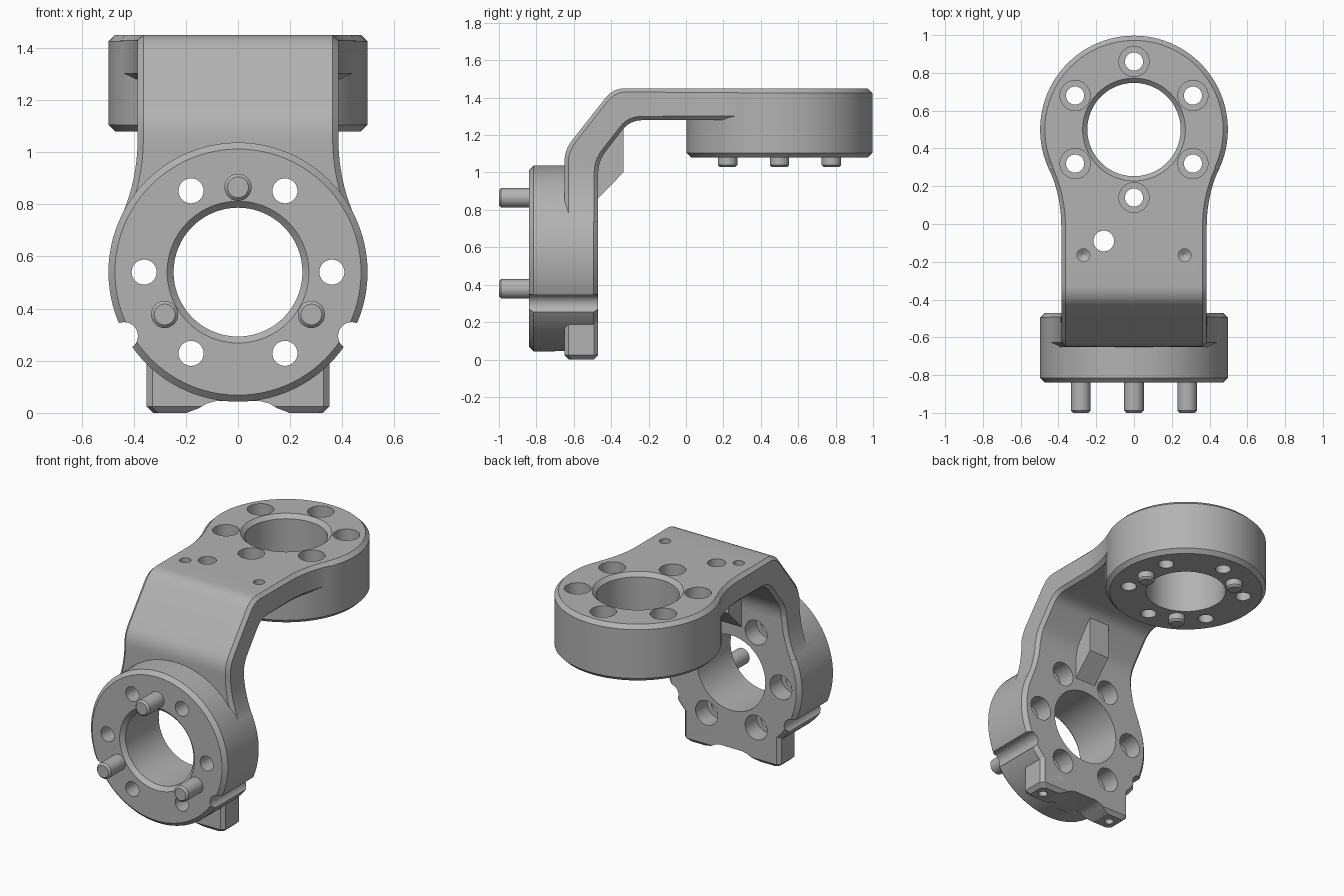
import bpy, bmesh, math
from mathutils import Vector, Matrix

cube = bpy.data.objects.get("Cube")
if cube:
    bpy.data.objects.remove(cube, do_unlink=True)

grey = bpy.data.materials.new("machined grey")
grey.use_nodes = True
grey.diffuse_color = (0.45, 0.45, 0.45, 1)
grey.node_tree.nodes["Principled BSDF"].inputs["Base Color"].default_value = grey.diffuse_color

UP = Vector((0, 0, 1))
FRONT = Vector((0, -1, 0))


def loft(name, sections):
    """Solid skinned through closed sections with equal point counts."""
    bm = bmesh.new()
    loops = [[bm.verts.new(p) for p in s] for s in sections]
    n = len(loops[0])
    for a, b in zip(loops, loops[1:]):
        for k in range(n):
            bm.faces.new((a[k], a[(k + 1) % n], b[(k + 1) % n], b[k]))
    bm.faces.new(loops[0])
    bm.faces.new(loops[-1])
    bmesh.ops.recalc_face_normals(bm, faces=bm.faces)
    mesh = bpy.data.meshes.new(name)
    bm.to_mesh(mesh)
    bm.free()
    mesh.materials.append(grey)
    obj = bpy.data.objects.new(name, mesh)
    bpy.context.collection.objects.link(obj)
    return obj


def turned(name, profile, origin, axis, sides=32):
    """Turned solid from (radius, height) pairs along an axis."""
    rot = UP.rotation_difference(axis).to_matrix()
    turn = [2 * math.pi * k / sides for k in range(sides)]
    return loft(name, [[Vector(origin) + rot @ Vector((r * math.cos(t), r * math.sin(t), h))
                        for t in turn] for r, h in profile])


def prism(name, points, along):
    return loft(name, [[Vector(p) for p in points], [Vector(p) + Vector(along) for p in points]])


def combine(target, other, operation):
    mod = target.modifiers.new(operation, "BOOLEAN")
    mod.operation, mod.solver, mod.object = operation, "EXACT", other
    other.hide_render = True
    bpy.context.view_layer.objects.active = target
    bpy.ops.object.modifier_apply(modifier=mod.name)
    bpy.data.objects.remove(other, do_unlink=True)


def smooth(obj):
    bpy.ops.object.select_all(action="DESELECT")
    obj.select_set(True)
    bpy.context.view_layer.objects.active = obj
    bpy.ops.object.shade_smooth_by_angle(angle=math.radians(20))


def rounded(points, reach, steps=6):
    """Open path whose inner corners are replaced by curves."""
    pts = [Vector(p) for p in points]
    out = []
    for a, c, b in zip(pts, pts[1:], pts[2:]):
        p, q = c + (a - c).normalized() * reach, c + (b - c).normalized() * reach
        for k in range(steps + 1):
            t = k / steps
            out.append(p * (1 - t) ** 2 + c * 2 * t * (1 - t) + q * t * t)
    return out


# Ring layout shared by both flanges
RADIUS, BORE, NECK, FILLET, RUN = 0.497, 0.247, 0.385, 0.74, 0.51
LOW = Vector((0, -0.84, 0.54))
TOP = Vector((0, 0.5, 1.45))
DEPTH = 0.37


def neck_width(d):
    return NECK + FILLET - math.sqrt(FILLET ** 2 - (RUN - d) ** 2)


# Bent arm: (outer point, inner point, half width) stations
Y0, Y1, Z0, Z1 = -0.65, -0.47, 1.28, 1.45
stations = []
for z, w, inset in ((0, 0.325, 0.022), (0.024, 0.35, 0), (0.25, 0.35, 0), (0.62, 0.42, 0)):
    stations.append(((Y0 + inset, z), (Y1 - inset, z), w))
curve = [0.2 + (RUN - 0.2) * k / 10 for k in range(11)]
for d in curve[:-1]:
    z = LOW.z + d
    stations.append(((Y0, z), (Y1, z), neck_width(d)))
outer = rounded([(Y0, 0.9), (Y0, 1.12), (-0.39, Z1), (0, Z1)], 0.065)
inner = rounded([(Y1, 0.9), (Y1, 1.06), (-0.3, Z0), (0, Z0)], 0.07)
stations += [(o, i, NECK) for o, i in zip(outer, inner)]
for d in reversed(curve):
    y = TOP.y - d
    stations.append(((y, Z1), (y, Z0), neck_width(d)))
stations.append(((0.4, Z1), (0.4, Z0), 0.42))


def arm_section(o, i, w, c=0.022):
    o, i = Vector(o), Vector(i)
    u = (o - i).normalized() * c
    half = [(w - c, o), (w, o - u), (w, i + u), (w - c, i)]
    both = half + [(-x, p) for x, p in reversed(half)]
    return [Vector((x, p.x, p.y)) for x, p in both]


bracket = loft("bracket", [arm_section(*s) for s in stations])

# Flange rings with chamfered rims
for origin, axis in ((LOW, -FRONT), (TOP, -UP)):
    c = 0.025
    ring = turned("flange_ring", [(RADIUS - c, 0), (RADIUS, c), (RADIUS, DEPTH - c),
                                  (RADIUS - c, DEPTH)], origin, axis, 96)
    combine(bracket, ring, "UNION")

# Stiffening rib inside the bend
rib = prism("rib", [(-0.075, y, z) for y, z in
                    ((-0.52, 0.81), (-0.335, 1.0), (-0.335, 1.28), (-0.52, 1.08))], (0.15, 0, 0))
combine(bracket, rib, "UNION")

# Centre bores with a chamfer on the outer face
for origin, axis in ((LOW, -FRONT), (TOP, -UP)):
    bore = turned("bore", [(BORE + 0.035, -0.01), (BORE, 0.025), (BORE, 0.5)], origin, axis, 80)
    combine(bracket, bore, "DIFFERENCE")

# Six counterbored bolt holes in each flange
for k in range(6):
    a = math.radians(60 * k)
    ring_low = LOW + Vector((math.cos(a), 0, math.sin(a))) * 0.36 - FRONT * DEPTH
    ring_top = TOP + Vector((math.sin(a), math.cos(a), 0)) * 0.36
    for origin, axis in ((ring_low, FRONT), (ring_top, -UP)):
        hole = turned("bolt_hole", [(0.08, -0.05), (0.08, 0.12), (0.048, 0.12), (0.048, 0.45)],
                      origin, axis)
        combine(bracket, hole, "DIFFERENCE")

# Cable hole, blind holes and side grooves
combine(bracket, turned("cable_hole", [(0.055, -0.05), (0.055, 0.3)], (-0.16, -0.09, Z1), -UP), "DIFFERENCE")
for side in (-1, 1):
    x = side * 0.268
    for cutter in (
            turned("blind_hole", [(0.034, -0.05), (0.034, 0.1), (0.005, 0.12)], (x, -0.165, Z1), -UP),
            turned("foot_hole", [(0.028, -0.05), (0.028, 0.1)], (x, -0.56, 0), UP),
            turned("side_groove", [(0.053, -0.1), (0.053, 0.6)], (side * 0.437, LOW.y, 0.295), -FRONT)):
        combine(bracket, cutter, "DIFFERENCE")

# Arched relief under the foot
half = [(0.23, -0.02), (0.19, 0.003), (0.15, 0.018), (0.12, 0.036), (0.08, 0.046)]
arch = half + [(-x, z) for x, z in reversed(half)]
combine(bracket, prism("foot_relief", [(x, -0.7, z) for x, z in arch], (0, 0.4, 0)), "DIFFERENCE")
smooth(bracket)


# Locating pins
def pin(name, origin, axis, length, r=0.052, c=0.012):
    smooth(turned(name, [(r, -0.03), (r, length - c), (r - c, length)], origin, axis))


for k in range(3):
    a = math.radians(120 * k)
    pin("front_pin", LOW + Vector((math.sin(a), 0, math.cos(a))) * 0.325, FRONT, 0.16)
    pin("lower_pin", TOP - UP * DEPTH + Vector((math.cos(a), math.sin(a), 0)) * 0.32, -UP, 0.052)
